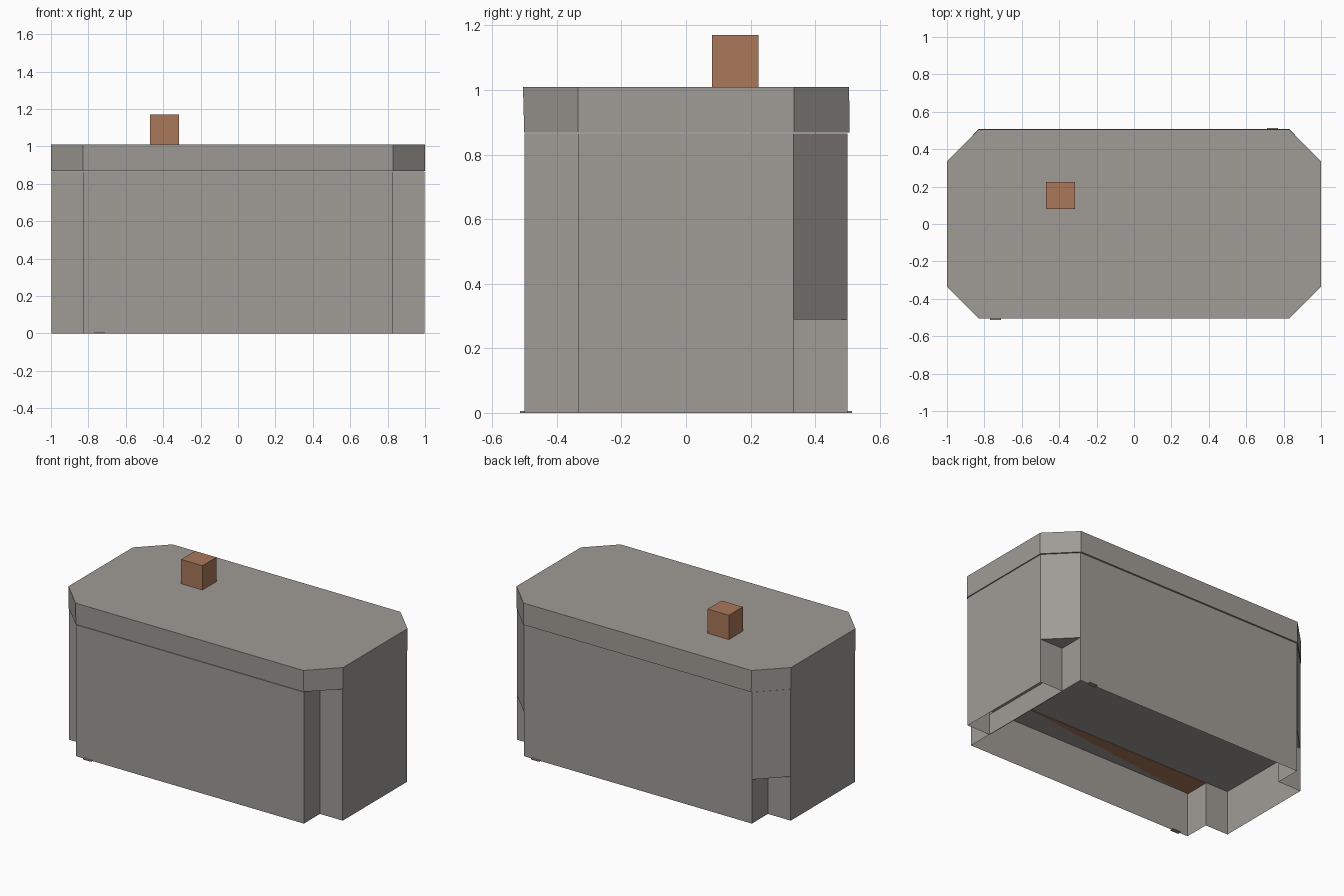
import bpy, bmesh

if "Cube" in bpy.data.objects:
    bpy.data.objects.remove(bpy.data.objects["Cube"])


def material(name, rgb):
    m = bpy.data.materials.new(name)
    m.diffuse_color = (*rgb, 1)
    m.use_nodes = True
    m.node_tree.nodes["Principled BSDF"].inputs["Base Color"].default_value = m.diffuse_color
    return m


GREY = material("warm_grey", (0.35, 0.33, 0.305))
BROWN = material("clay_brown", (0.397, 0.188, 0.10))


def prism(name, outline, z0, z1, mat, bottom=True, top=True, lower_outline=None):
    """Vertical prism over a counter-clockwise outline, with optional caps."""
    bm = bmesh.new()
    lo = [bm.verts.new((x, y, z0)) for x, y in (lower_outline or outline)]
    hi = [bm.verts.new((x, y, z1)) for x, y in outline]
    n = len(lo)
    for i in range(n):
        j = (i + 1) % n
        bm.faces.new((lo[i], lo[j], hi[j], hi[i]))
    if bottom:
        bm.faces.new(lo[::-1])
    if top:
        bm.faces.new(hi)
    me = bpy.data.meshes.new(name)
    bm.to_mesh(me)
    bm.free()
    me.materials.append(mat)
    ob = bpy.data.objects.new(name, me)
    bpy.context.collection.objects.link(ob)
    return ob


def box(name, x0, x1, y0, y1, z0, z1, mat):
    return prism(name, [(x0, y0), (x1, y0), (x1, y1), (x0, y1)], z0, z1, mat)


def octagon(x, y0, y1, cx, cy):
    return [(-cx, y0), (cx, y0), (x, -cy), (x, cy),
            (cx, y1), (-cx, y1), (-x, cy), (-x, -cy)]


X, Y, CX, CY = 0.996, 0.5, 0.83, 0.333
FLOOR, RIM, TOP = 0.29, 0.865, 1.01

# Body: cross-shaped plan with stepped corners
cross = [(-CX, -Y), (CX, -Y), (CX, -CY), (X, -CY), (X, CY), (CX, CY),
         (CX, Y), (-CX, Y), (-CX, CY), (-X, CY), (-X, -CY), (-CX, -CY)]
prism("body_upper", cross, FLOOR, RIM, GREY)
prism("body_skirt", cross, 0.0, FLOOR, GREY, bottom=False, top=False)

# Rear corners are filled by chamfered blocks above the floor level
prism("rear_corner_right", [(CX, CY), (X, CY), (CX, Y)], FLOOR, RIM, GREY)
prism("rear_corner_left", [(-CX, CY), (-CX, Y), (-X, CY)], FLOOR, RIM, GREY)

# Lid with chamfered corners, slightly overhanging
prism("lid", octagon(1.0, -0.505, 0.505, CX, 0.335), RIM + 0.003, TOP, GREY,
      lower_outline=octagon(1.0, -0.501, 0.507, CX, 0.335))

# Knob on the lid
box("knob", -0.47, -0.315, 0.08, 0.225, TOP, 1.17, BROWN)

# Cross wall under the floor at the right end
box("cross_wall", CX - 0.004, CX, -CY, CY, 0.0, 0.135, GREY)

# Brown wedge plate on the underside of the floor
prism("underside_wedge", [(-CX, -Y + 0.002), (0.55, -CY), (-CX, -CY)],
      FLOOR - 0.004, FLOOR - 0.001, BROWN)

# Small flat clips at opposite corners of the base
for name, s in (("front_clip", -1), ("back_clip", 1)):
    xs, ys = sorted((s * 0.71, s * 0.77)), sorted((s * 0.49, s * 0.514))
    box(name, *xs, *ys, 0.0, 0.006, GREY)
